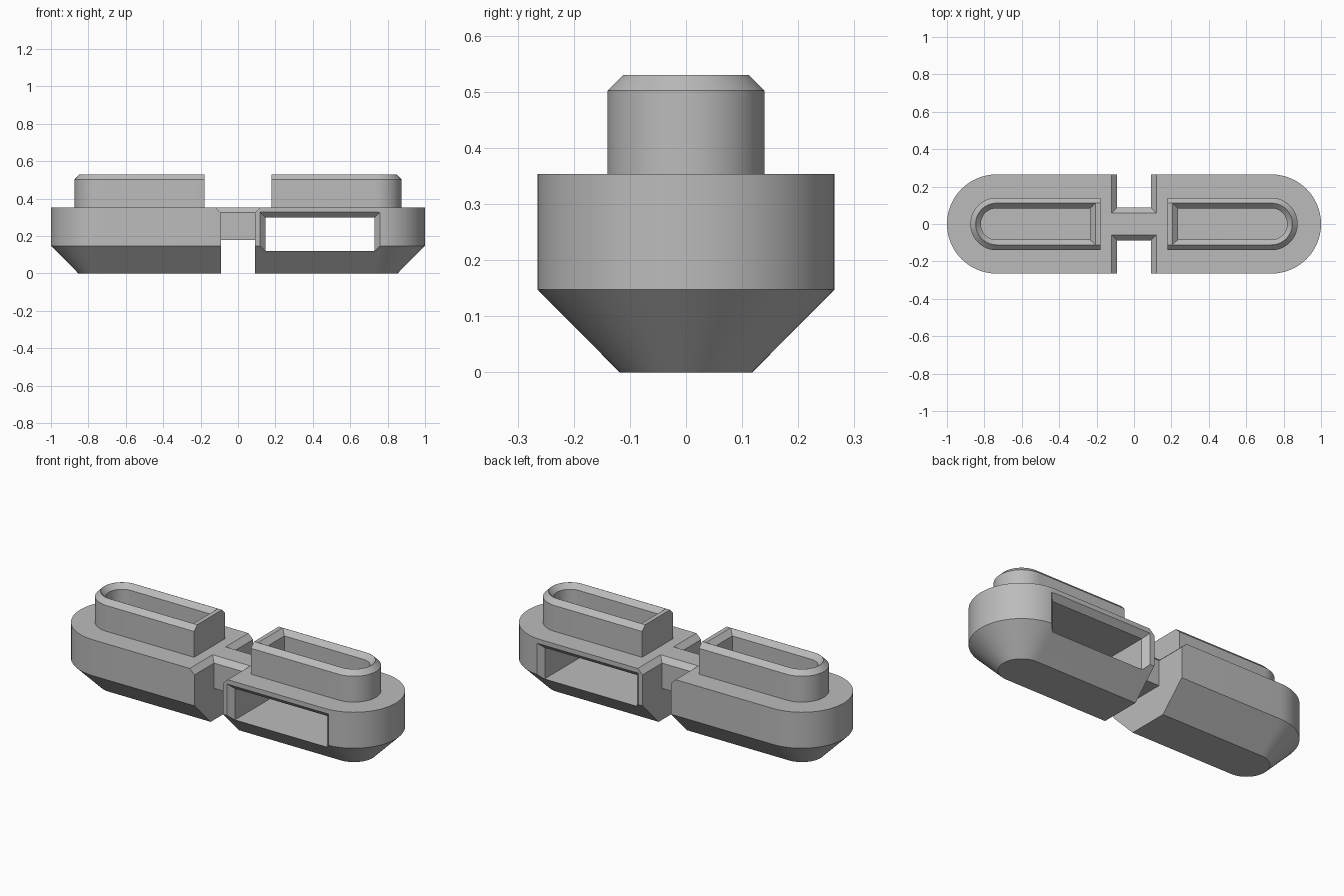
import bpy, bmesh
from math import sin, cos, pi, radians

if "Cube" in bpy.data.objects:
    bpy.data.objects.remove(bpy.data.objects["Cube"])

grey = bpy.data.materials.new("plain_grey")
grey.use_nodes = True
COLOUR = (0.5, 0.5, 0.5, 1)
grey.diffuse_color = COLOUR
grey.node_tree.nodes["Principled BSDF"].inputs["Base Color"].default_value = COLOUR

ARC_X = 0.735   # centre of every rounded end
STEPS = 32


def d_section(x0, r, z, side):
    """Outline with a flat inner end at x0 and a round outer end."""
    pts = [(x0, -r)]
    for i in range(STEPS + 1):
        a = -pi / 2 + pi * i / STEPS
        pts.append((ARC_X + r * cos(a), r * sin(a)))
    pts.append((x0, r))
    return [(side * x, y, z) for x, y in pts]


def loft(name, rings, capped=True):
    """Skin a list of equal-length point rings."""
    bm = bmesh.new()
    loops = [[bm.verts.new(p) for p in ring] for ring in rings]
    n = len(loops[0])
    for a, b in zip(loops, loops[1:]):
        for i in range(n):
            j = (i + 1) % n
            bm.faces.new((a[i], a[j], b[j], b[i]))
    if capped:
        bm.faces.new(loops[0])
        bm.faces.new(loops[-1])
    bmesh.ops.recalc_face_normals(bm, faces=bm.faces)
    mesh = bpy.data.meshes.new(name)
    bm.to_mesh(mesh)
    bm.free()
    mesh.materials.append(grey)
    obj = bpy.data.objects.new(name, mesh)
    bpy.context.collection.objects.link(obj)
    return obj


def activate(obj):
    bpy.ops.object.select_all(action='DESELECT')
    obj.select_set(True)
    bpy.context.view_layer.objects.active = obj


# Profiles as (flat end x, half width, height)
BODY = [(0.09, 0.118, 0), (0.09, 0.265, 0.148), (0.09, 0.265, 0.325), (0.12, 0.265, 0.354)]
COLLAR = [(0.18, 0.14, 0.354), (0.18, 0.14, 0.502), (0.18, 0.112, 0.53),
          (0.205, 0.111, 0.53), (0.235, 0.084, 0.502), (0.235, 0.084, 0.354)]

parts = []
for label, side in (("left", 1), ("right", -1)):
    body = loft(label + "_body", [d_section(*p, side) for p in BODY])
    collar = loft(label + "_hollow_collar", [d_section(*p, side) for p in COLLAR], capped=False)
    parts += [body, collar]

# Flared slot running through the left body
slot_rings = []
for y, grow in ((-0.3, 0.065), (-0.235, 0), (0.235, 0), (0.3, 0.065)):
    x0, x1, top = 0.147 - grow, 0.73 + grow, 0.298 + grow
    slot_rings.append([(x0, y, 0.12), (x1, y, 0.12), (x1, y, top), (x0, y, top)])
cutter = loft("slot_cutter", slot_rings)
cutter.hide_render = True
left_body = parts[0]
cut = left_body.modifiers.new("slot", 'BOOLEAN')
cut.operation = 'DIFFERENCE'
cut.solver = 'EXACT'
cut.object = cutter
activate(left_body)
bpy.ops.object.modifier_apply(modifier=cut.name)
bpy.data.objects.remove(cutter)

# Bridge with bevelled top edges joining the halves
bridge_profile = [(-0.088, 0.18), (0.088, 0.18), (0.088, 0.325), (0.059, 0.354), (-0.059, 0.354), (-0.088, 0.325)]
parts.append(loft("bridge", [[(x, y, z) for y, z in bridge_profile] for x in (-0.12, 0.12)]))

for part in parts:
    activate(part)
    bpy.ops.object.shade_smooth_by_angle(angle=radians(25))
